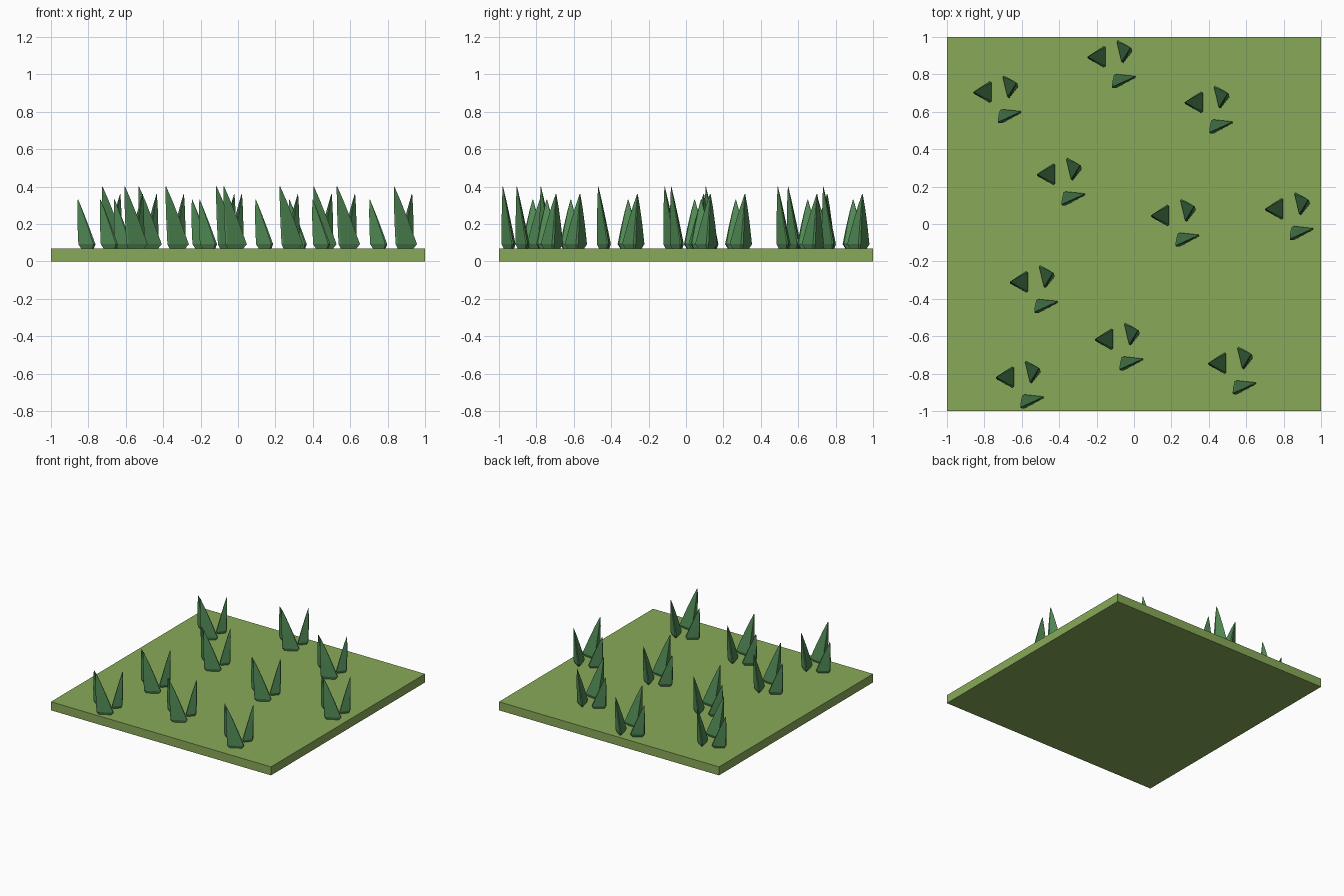
import bpy, bmesh
from mathutils import Vector

cube = bpy.data.objects.get("Cube")
if cube:
    bpy.data.objects.remove(cube, do_unlink=True)

GROUND = 0.07


def material(name, rgb):
    mat = bpy.data.materials.new(name)
    mat.use_nodes = True
    mat.diffuse_color = (*rgb, 1)
    mat.node_tree.nodes["Principled BSDF"].inputs["Base Color"].default_value = (*rgb, 1)
    return mat


def make_object(name, bm, mat):
    bmesh.ops.recalc_face_normals(bm, faces=bm.faces)
    mesh = bpy.data.meshes.new(name)
    bm.to_mesh(mesh)
    bm.free()
    mesh.materials.append(mat)
    obj = bpy.data.objects.new(name, mesh)
    bpy.context.collection.objects.link(obj)
    return obj


def chamfered(corners, cut=0.1):
    """Triangle outline with each corner cut off."""
    out = []
    for i, p in enumerate(corners):
        out += [p.lerp(corners[i - 1], cut), p.lerp(corners[(i + 1) % 3], cut)]
    return out


def add_blade(bm, origin, corners, tip):
    """Leaning three-sided spike with chamfered edges and a tucked-in foot."""
    pts = [Vector((x, y, 0)) for x, y in corners]
    mid = sum(pts, Vector()) / 3
    outline = chamfered([mid + (p - mid) * 1.06 for p in pts])
    top = Vector((tip[0], tip[1], 0))
    # (height, outline scale, lean towards the tip)
    foot = GROUND + 0.022
    levels = [(GROUND, 0.75, 0), (foot, 1, 0)]
    levels += [(foot + (tip[2] - foot) * t, s, t) for t, s in ((0.4, 0.66), (0.75, 0.32), (1, 0.03))]
    rings = []
    for z, scale, lean in levels:
        centre = mid.lerp(top, lean)
        rings.append([bm.verts.new(origin + centre + (p - mid) * scale + Vector((0, 0, z)))
                      for p in outline])
    n = len(outline)
    for low, high in zip(rings, rings[1:]):
        for i in range(n):
            j = (i + 1) % n
            bm.faces.new((low[i], low[j], high[j], high[i]))
    bm.faces.new(rings[0])
    bm.faces.new(rings[-1])


grass = material("meadow green", (0.25, 0.40, 0.098))
leaf = material("dark leaf green", (0.08, 0.25, 0.09))

# Ground slab
bm = bmesh.new()
bmesh.ops.create_cube(bm, size=1)
bmesh.ops.scale(bm, vec=(2, 2, GROUND), verts=bm.verts)
bmesh.ops.translate(bm, vec=(0, 0, GROUND / 2), verts=bm.verts)
make_object("ground_slab", bm, grass)

# Three blades of one tuft: base corners and tip
blades = [
    ([(0, -.064), (.096, 0), (.096, -.118)], (.005, -.059, .33)),
    ([(.157, .03), (.187, -.095), (.243, -.025)], (.23, -.01, .36)),
    ([(.145, -.152), (.265, -.165), (.145, -.23)], (.134, -.219, .40)),
]

# Where each tuft stands
spots = [(-.86, .765), (-.25, .953), (.27, .71), (-.52, .325), (.09, .105),
         (.70, .14), (-.665, -.25), (-.21, -.557), (-.74, -.76), (.395, -.685)]

for number, (x, y) in enumerate(spots, 1):
    bm = bmesh.new()
    for corners, tip in blades:
        add_blade(bm, Vector((x, y, 0)), corners, tip)
    make_object(f"grass_tuft_{number}", bm, leaf)
